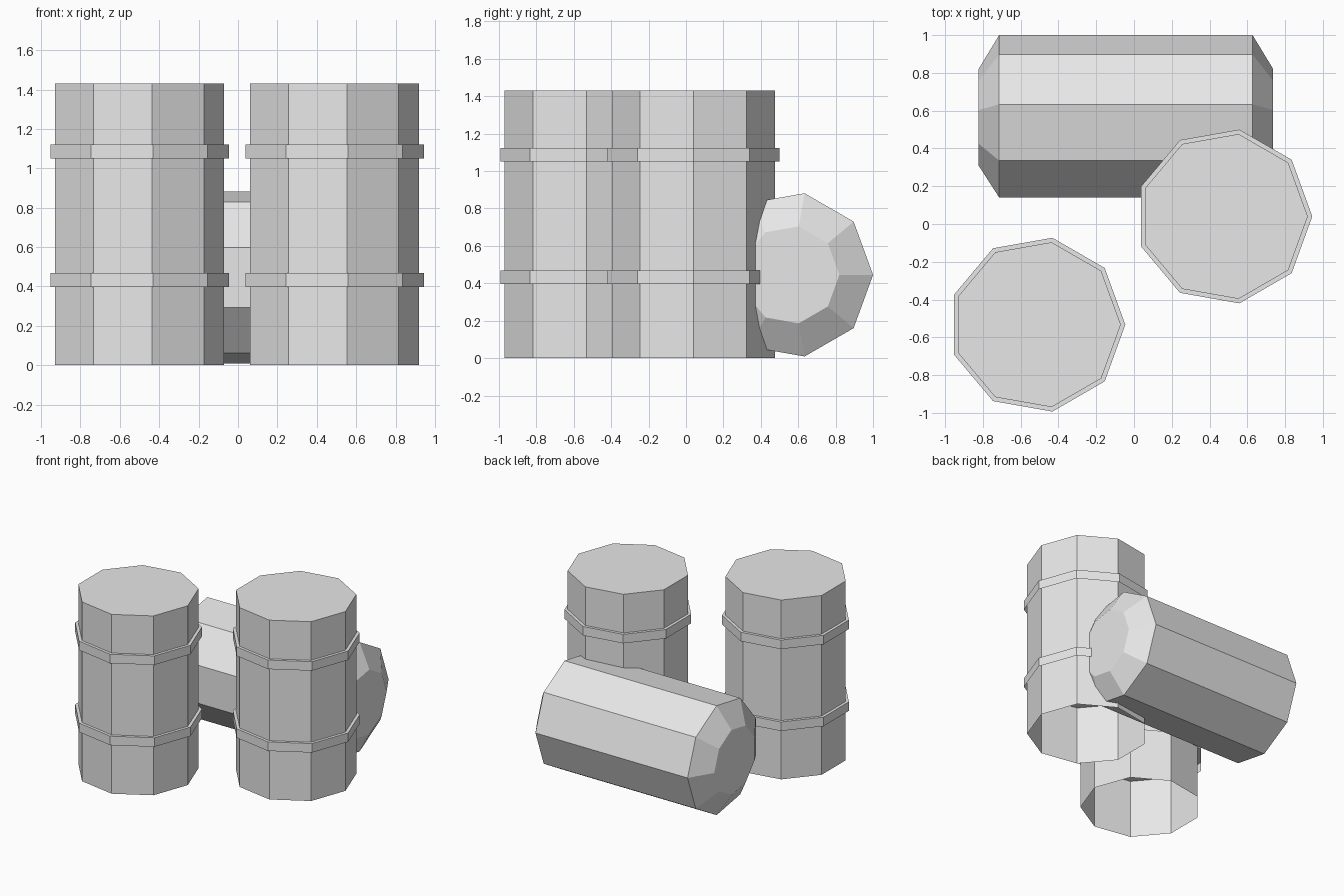
import bpy, math
from mathutils import Vector

if "Cube" in bpy.data.objects:
    bpy.data.objects.remove(bpy.data.objects["Cube"])

SIDES = 9
R_BODY, R_HOOP, R_END = 0.443, 0.467, 0.263

grey = bpy.data.materials.new("plain_grey")
grey.diffuse_color = (0.8, 0.8, 0.8, 1.0)
grey.use_nodes = True
grey.node_tree.nodes["Principled BSDF"].inputs["Base Color"].default_value = grey.diffuse_color


def lathe(name, origin, profile, axis="Z", cap_start=True):
    """Nine-sided flat-shaded solid from (radius, position along axis) pairs."""
    verts, faces = [], []
    for r, h in profile:
        for i in range(SIDES):
            a = 2 * math.pi * i / SIDES
            c, s = r * math.cos(a), r * math.sin(a)
            verts.append(Vector((c, s, h) if axis == "Z" else (h, c, s)))
    for k in range(len(profile) - 1):
        for i in range(SIDES):
            j = (i + 1) % SIDES
            b, t = k * SIDES, (k + 1) * SIDES
            faces.append((b + i, b + j, t + j, t + i))
    last = (len(profile) - 1) * SIDES
    faces.append(tuple(range(last, last + SIDES)))
    if cap_start:
        faces.append(tuple(reversed(range(SIDES))))
    mesh = bpy.data.meshes.new(name)
    mesh.from_pydata(verts, [], faces)
    mesh.materials.append(grey)
    mesh.update()
    obj = bpy.data.objects.new(name, mesh)
    obj.location = origin
    bpy.context.collection.objects.link(obj)
    return obj


# Two standing barrels, open underneath, each with two hoops
for side, x, y in (("left", -0.513, -0.533), ("right", 0.477, 0.04)):
    lathe(side + "_barrel_body", (x, y, 0), [(R_BODY, 0), (R_BODY, 1.43)], cap_start=False)
    for level, z in (("lower", 0.397), ("upper", 1.05)):
        lathe(f"{side}_barrel_{level}_hoop", (x, y, z),
              [(R_HOOP, 0), (R_HOOP, 0.072)], cap_start=False)

# Barrel lying on its side, with bevelled ends
lathe("lying_barrel", (0, 0.557, 0.445),
      [(R_END, -0.823), (R_BODY, -0.714), (R_BODY, 0.628), (R_END, 0.737)], axis="X")
